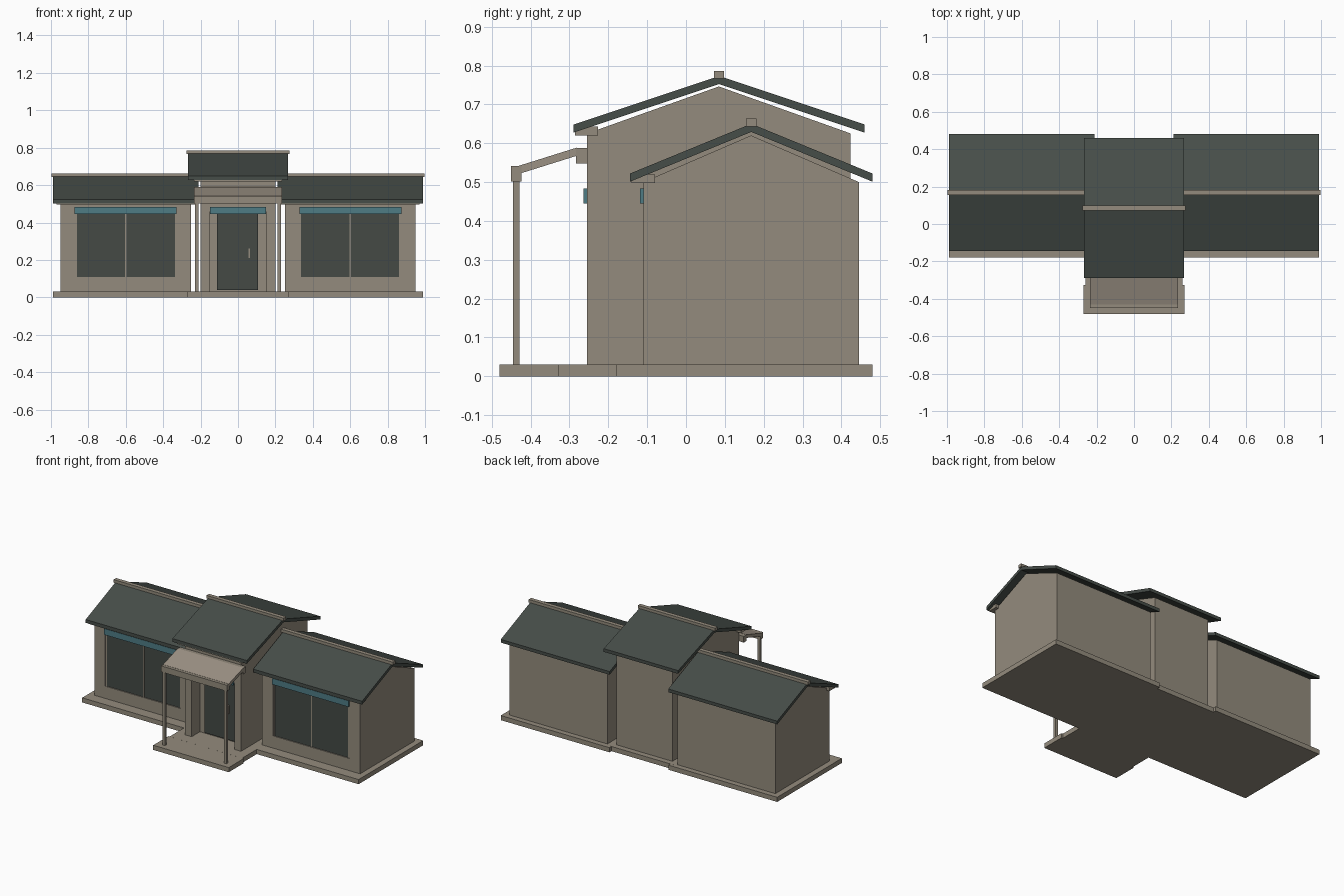
import bpy, bmesh
from mathutils import Vector

if "Cube" in bpy.data.objects:
    bpy.data.objects.remove(bpy.data.objects["Cube"])


def material(name, rgb):
    m = bpy.data.materials.new(name)
    m.diffuse_color = (*rgb, 1)
    m.use_nodes = True
    m.node_tree.nodes["Principled BSDF"].inputs["Base Color"].default_value = m.diffuse_color
    return m


STONE = material("beige_wall", (0.295, 0.26, 0.205))
CANOPY = material("light_beige", (0.33, 0.285, 0.23))
ROOF = material("dark_green_roof", (0.062, 0.075, 0.066))
GLASS = material("dark_glass", (0.058, 0.067, 0.06))
TEAL = material("teal_sign_band", (0.078, 0.20, 0.235))


def prism(name, profile, x0, x1, mat):
    """Extrude a (y, z) profile along x."""
    bm = bmesh.new()
    face = bm.faces.new([bm.verts.new((x0, y, z)) for y, z in profile])
    ext = bmesh.ops.extrude_face_region(bm, geom=[face])
    moved = [v for v in ext["geom"] if isinstance(v, bmesh.types.BMVert)]
    bmesh.ops.translate(bm, vec=Vector((x1 - x0, 0, 0)), verts=moved)
    bmesh.ops.recalc_face_normals(bm, faces=bm.faces)
    me = bpy.data.meshes.new(name)
    bm.to_mesh(me)
    bm.free()
    me.materials.append(mat)
    ob = bpy.data.objects.new(name, me)
    bpy.context.collection.objects.link(ob)
    return ob


def box(name, x, y, z, mat):
    return prism(name, [(y[0], z[0]), (y[1], z[0]), (y[1], z[1]), (y[0], z[1])],
                 x[0], x[1], mat)


def cut(ob, x, y, z):
    """Cut a rectangular recess."""
    cutter = box(ob.name + "_cutter", x, y, z, STONE)
    cutter.hide_render = True
    cutter.hide_viewport = True
    mod = ob.modifiers.new("recess", "BOOLEAN")
    mod.object = cutter
    mod.solver = "EXACT"


def gable_walls(name, x, y, eave, peak):
    mid = (y[0] + y[1]) / 2
    return prism(name, [(y[0], 0.03), (y[1], 0.03), (y[1], eave), (mid, peak),
                        (y[0], eave)], x[0], x[1], STONE)


def gable_roof(name, x, y, eave, peak, t=0.021):
    """Chevron-shaped roof with a ridge cap; eave and peak are top heights."""
    mid = (y[0] + y[1]) / 2
    prism(name, [(y[0], eave - t), (mid, peak - t), (y[1], eave - t),
                 (y[1], eave), (mid, peak), (y[0], eave)], x[0], x[1], ROOF)
    box(name + "_ridge_cap", (x[0] - 0.01, x[1] + 0.01), (mid - 0.013, mid + 0.013),
        (peak - 0.007, peak + 0.013), STONE)


# Side wings, left and right
for side, s in (("left", -1), ("right", 1)):
    def mx(a, b):
        return tuple(sorted((s * a, s * b)))
    box(side + "_wing_base", mx(0.21, 0.988), (-0.18, 0.48), (0, 0.03), STONE)
    walls = gable_walls(side + "_wing_walls", mx(0.25, 0.95), (-0.11, 0.445), 0.50, 0.62)
    cut(walls, mx(0.328, 0.873), (-0.2, -0.096), (0.097, 0.47))
    gable_roof(side + "_wing_roof", mx(0.21, 0.988), (-0.144, 0.48), 0.522, 0.65)
    box(side + "_wing_eave_beam", mx(0.23, 0.97), (-0.14, -0.08), (0.497, 0.52), STONE)

    # Shop window: glass, frame bars, mullion, sign band
    box(side + "_window_glass", mx(0.335, 0.865), (-0.104, -0.095), (0.105, 0.465), GLASS)
    box(side + "_window_sill", mx(0.328, 0.873), (-0.11, -0.095), (0.097, 0.109), STONE)
    for label, a, b in (("inner_jamb", 0.328, 0.338), ("mullion", 0.597, 0.603),
                        ("outer_jamb", 0.862, 0.873)):
        box(f"{side}_window_{label}", mx(a, b), (-0.108, -0.095), (0.097, 0.465), STONE)
    box(side + "_window_sign_band", mx(0.328, 0.873), (-0.119, -0.109), (0.445, 0.484), TEAL)

    # Porch post
    box(side + "_porch_post", mx(0.211, 0.229), (-0.446, -0.428), (0.03, 0.505), STONE)

# Central block with recessed entrance
box("centre_base", (-0.26, 0.26), (-0.328, 0.46), (0, 0.0302), STONE)
centre = gable_walls("centre_walls", (-0.2, 0.2), (-0.255, 0.424), 0.625, 0.746)
cut(centre, (-0.153, 0.153), (-0.4, -0.17), (0.0295, 0.455))
gable_roof("centre_roof", (-0.266, 0.266), (-0.29, 0.46), 0.648, 0.773)
box("centre_eave_beam", (-0.235, 0.235), (-0.286, -0.226), (0.62, 0.643), STONE)

# Door
box("door_glass", (-0.113, 0.107), (-0.179, -0.1695), (0.038, 0.45), GLASS)
box("door_handle", (0.056, 0.064), (-0.187, -0.178), (0.21, 0.262), STONE)
box("door_sign_band", (-0.15, 0.15), (-0.264, -0.254), (0.445, 0.484), TEAL)

# Porch slab, beams and sloping canopy
box("porch_slab", (-0.27, 0.27), (-0.48, -0.327), (0, 0.03), STONE)
box("porch_front_beam", (-0.235, 0.235), (-0.45, -0.423), (0.502, 0.541), STONE)
box("porch_wall_beam", (-0.235, 0.235), (-0.283, -0.254), (0.548, 0.588), STONE)
prism("porch_canopy", [(-0.43, 0.521), (-0.28, 0.568), (-0.28, 0.589), (-0.43, 0.542)],
      -0.235, 0.235, CANOPY)
